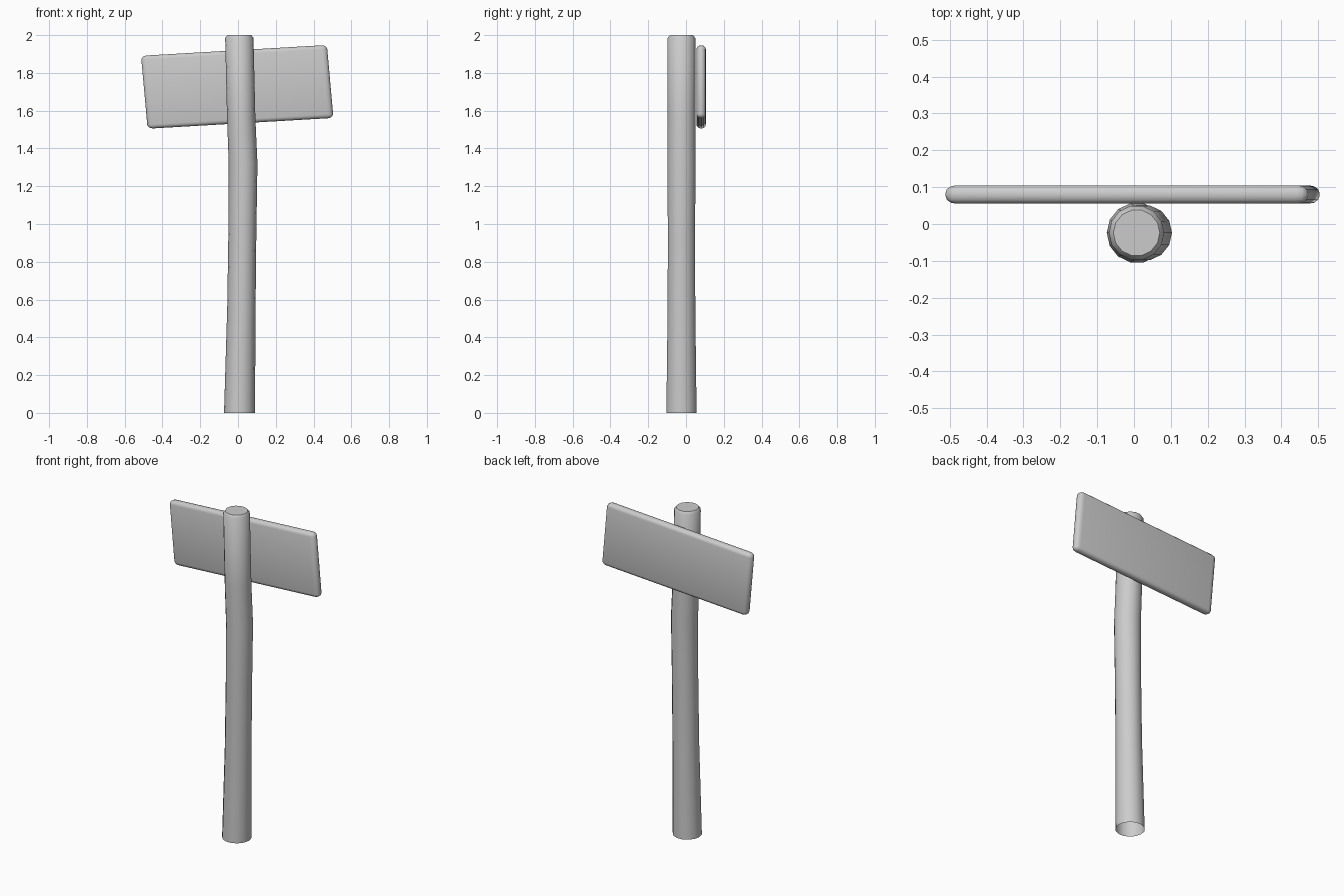
import bpy
import bmesh
from math import cos, sin, pi, radians

cube = bpy.data.objects.get("Cube")
if cube:
    bpy.data.objects.remove(cube, do_unlink=True)

# Single grey paint shared by both parts
grey = bpy.data.materials.new("plain_grey")
grey.use_nodes = True
color = (0.6, 0.6, 0.6, 1)
grey.diffuse_color = color
grey.node_tree.nodes["Principled BSDF"].inputs["Base Color"].default_value = color


def add_object(name, bm, angle):
    bmesh.ops.recalc_face_normals(bm, faces=bm.faces)
    mesh = bpy.data.meshes.new(name)
    bm.to_mesh(mesh)
    bm.free()
    obj = bpy.data.objects.new(name, mesh)
    bpy.context.collection.objects.link(obj)
    mesh.materials.append(grey)
    bpy.ops.object.select_all(action="DESELECT")
    obj.select_set(True)
    bpy.context.view_layer.objects.active = obj
    bpy.ops.object.shade_smooth_by_angle(angle=radians(angle))
    return obj


# Crooked post, open underneath: height, centre x, radius
SIDES = 14
RINGS = [(0, 0.008, 0.082), (0.56, 0.018, 0.075), (0.95, 0.023, 0.074),
         (1.32, 0.027, 0.076), (1.56, 0.017, 0.075),
         (1.985, 0.007, 0.075), (2, 0.007, 0.063)]
bm = bmesh.new()
rings = []
for z, cx, r in RINGS:
    rings.append([bm.verts.new((cx + r * cos(2 * pi * i / SIDES),
                                -0.024 + r * sin(2 * pi * i / SIDES), z))
                  for i in range(SIDES)])
for low, high in zip(rings, rings[1:]):
    for i in range(SIDES):
        j = (i + 1) % SIDES
        bm.faces.new((low[i], low[j], high[j], high[i]))
bm.faces.new(rings[-1])
add_object("post", bm, 40)

# Rounded board, slightly skewed and tilted behind the post
STRETCH = 1.4
bm = bmesh.new()
bmesh.ops.create_cube(bm, size=1)
bmesh.ops.scale(bm, vec=(0.984 / STRETCH, 0.05, 0.386), verts=bm.verts)
bmesh.ops.bevel(bm, geom=bm.edges[:], offset=0.021, segments=3,
                profile=0.5, affect="EDGES")
for v in bm.verts:
    x, y, z = v.co
    x *= STRETCH
    v.co = (x - 0.09 * z - 0.004, y + 0.08, z + 0.058 * x + 1.726)
add_object("sign_board", bm, 60)
